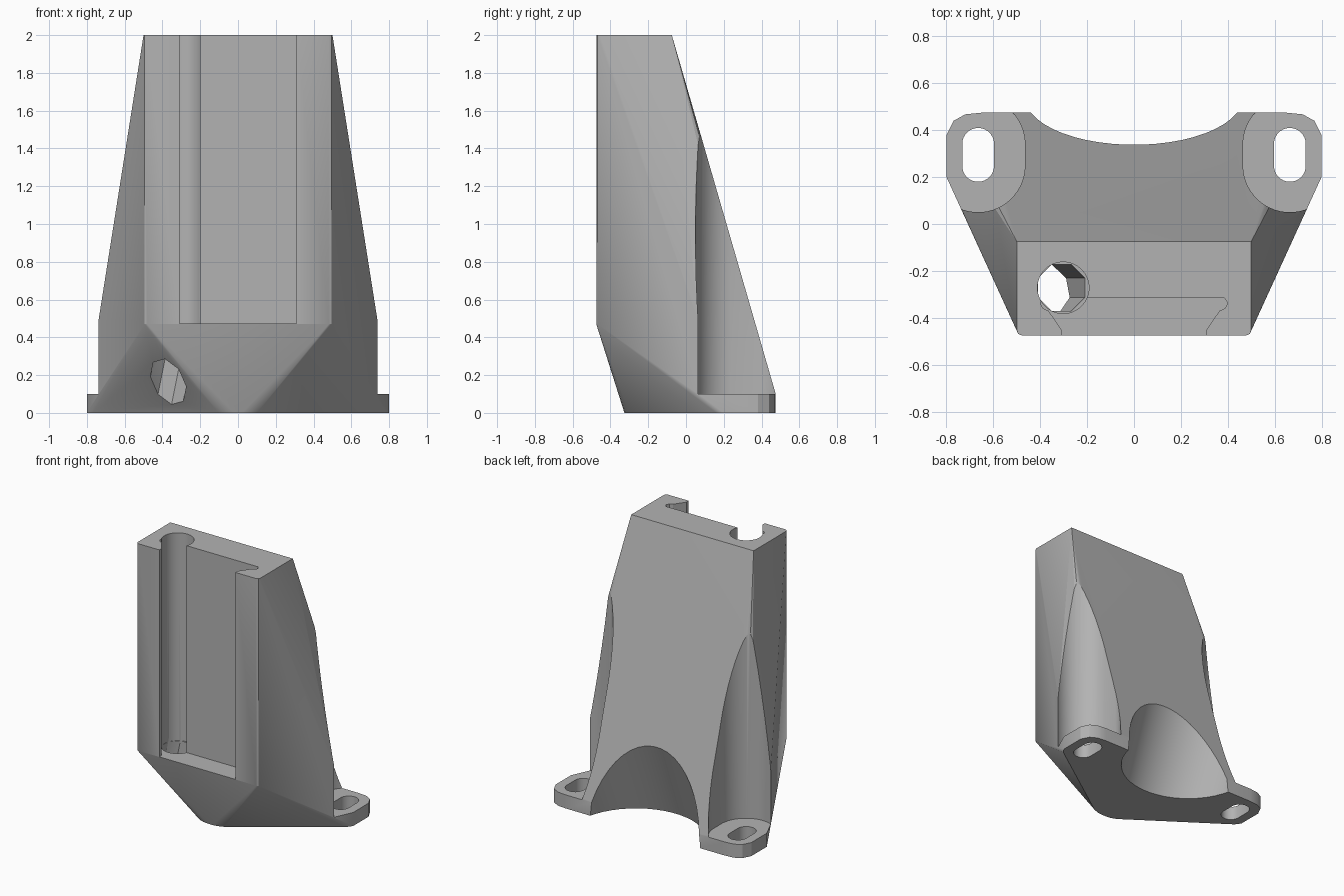
import bpy, bmesh
from math import sin, cos, pi, radians

old = bpy.data.objects.get("Cube")
if old:
    bpy.data.objects.remove(old)

grey = bpy.data.materials.new("plain grey")
grey.use_nodes = True
colour = (0.45, 0.45, 0.45, 1)
grey.diffuse_color = colour
grey.node_tree.nodes["Principled BSDF"].inputs["Base Color"].default_value = colour


def finish(name, bm):
    bmesh.ops.recalc_face_normals(bm, faces=bm.faces[:])
    mesh = bpy.data.meshes.new(name)
    bm.to_mesh(mesh)
    bm.free()
    mesh.materials.append(grey)
    obj = bpy.data.objects.new(name, mesh)
    bpy.context.collection.objects.link(obj)
    return obj


def hull(name, points):
    bm = bmesh.new()
    for p in points:
        bm.verts.new(p)
    bmesh.ops.convex_hull(bm, input=bm.verts[:])
    loose = [v for v in bm.verts if not v.link_faces]
    bmesh.ops.delete(bm, geom=loose, context='VERTS')
    bmesh.ops.dissolve_limit(bm, angle_limit=radians(0.2), verts=bm.verts[:], edges=bm.edges[:])
    return finish(name, bm)


def prism(name, outline, z0, z1, slope=(0, 0)):
    """Upright prism whose outline is given at z = 0 and leans by slope per unit height."""
    bm = bmesh.new()
    rings = [[bm.verts.new((x + slope[0] * z, y + slope[1] * z, z)) for x, y in outline]
             for z in (z0, z1)]
    n = len(outline)
    bm.faces.new(rings[0][::-1])
    bm.faces.new(rings[1])
    for i in range(n):
        j = (i + 1) % n
        bm.faces.new((rings[0][i], rings[0][j], rings[1][j], rings[1][i]))
    return finish(name, bm)


def oval(cx, cy, r, half=0.0, n=32):
    """Circle, or slot outline stretched along y by half."""
    pts = []
    for i in range(n):
        a = 2 * pi * (i + 0.5) / n
        pts.append((cx + r * cos(a), cy + r * sin(a) + (half if sin(a) > 0 else -half)))
    return pts


def cut(body, tool):
    bpy.context.view_layer.objects.active = body
    mod = body.modifiers.new("cut", 'BOOLEAN')
    mod.operation = 'DIFFERENCE'
    mod.solver = 'EXACT'
    mod.object = tool
    bpy.ops.object.modifier_apply(modifier=mod.name)
    bpy.data.objects.remove(tool)


# Tapered body: block top, chamfered front foot, wide flange outline
points = []
for s in (-1, 1):
    for x, y in ((0.5, -0.455), (0.494, -0.469), (0.48, -0.475)):
        points += [(s * x, y, 2), (s * x, y, 0.47)]
    points.append((s * 0.5, -0.075, 2))
    for x, y in ((0.8, 0.2), (0.8, 0.38), (0.77, 0.44), (0.72, 0.468), (0.65, 0.475)):
        points += [(s * x, y, 0), (s * x, y, 0.1)]
    points += [(s * x, y, 0) for x, y in ((0.77, 0.16), (0.1, -0.305), (0.06, -0.32), (0.02, -0.326))]
body = hull("mount_body", points)

# Fastener clearance and slotted holes on both flanges
for s in (-1, 1):
    cut(body, prism("clearance_cutter", oval(s * 0.665, 0.295, 0.2, 0.045, 48), 0.1, 1.9))
    cut(body, prism("slot_cutter", oval(s * 0.665, 0.295, 0.068, 0.047, 24), -0.1, 0.3))

# Leaning arch at the lower back
cut(body, prism("arch_cutter", oval(0, 0.583, 0.463, n=48), -0.1, 1.0, (0, 0.38)))

# Dovetail channel in the front
side = [(0.312, -0.6), (0.31, -0.45), (0.365, -0.37), (0.388, -0.36),
        (0.4, -0.337), (0.385, -0.315)]
channel = side + [(-x, y) for x, y in reversed(side)]
cut(body, prism("channel_cutter", channel, 0.472, 2.1))

# Vertical cable bore and its leaning outlet through the chamfer
cut(body, prism("bore_cutter", oval(-0.302, -0.272, 0.11, n=40), 0.465, 2.1))
lean = 0.2
cut(body, prism("outlet_cutter", oval(-0.402, -0.272, 0.108, n=8), -0.2, 0.52, (lean, 0)))

bpy.ops.object.select_all(action='DESELECT')
body.select_set(True)
bpy.context.view_layer.objects.active = body
bpy.ops.object.shade_smooth_by_angle(angle=radians(25))
